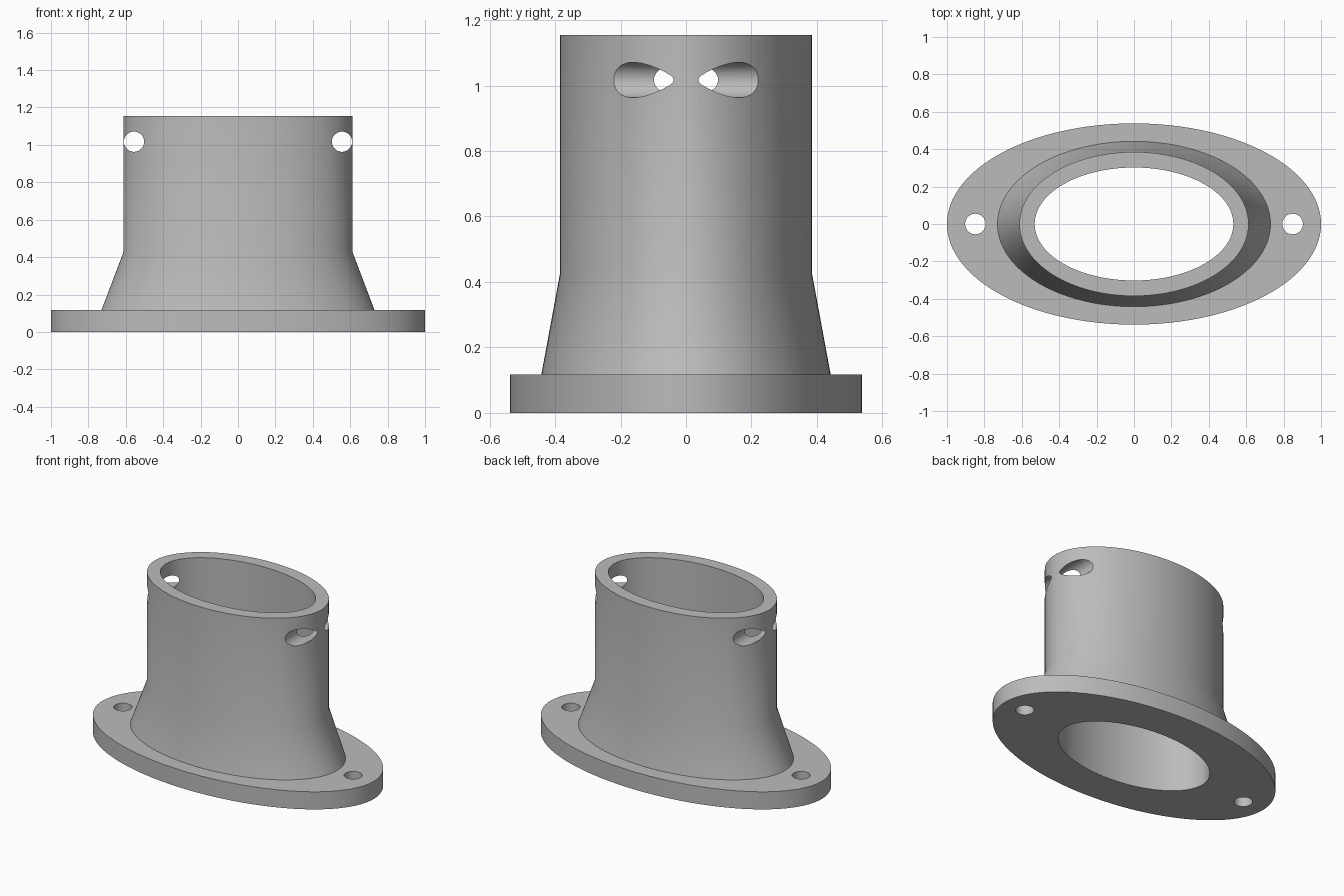
import bpy, bmesh
from math import cos, sin, pi, radians

if "Cube" in bpy.data.objects:
    bpy.data.objects.remove(bpy.data.objects["Cube"], do_unlink=True)

SEGMENTS = 128

grey = bpy.data.materials.new("plain_grey")
grey.use_nodes = True
colour = (0.5, 0.5, 0.5, 1)
grey.diffuse_color = colour
grey.node_tree.nodes["Principled BSDF"].inputs["Base Color"].default_value = colour


def elliptical_loft(name, profile):
    """Closed loop of elliptical rings, each given as (x radius, y radius, z)."""
    bm = bmesh.new()
    rings = []
    for rx, ry, z in profile:
        angles = [2 * pi * i / SEGMENTS for i in range(SEGMENTS)]
        rings.append([bm.verts.new((rx * cos(a), ry * sin(a), z)) for a in angles])
    for low, high in zip(rings, rings[1:] + rings[:1]):
        for i in range(SEGMENTS):
            j = (i + 1) % SEGMENTS
            bm.faces.new((low[i], low[j], high[j], high[i]))
    bmesh.ops.recalc_face_normals(bm, faces=bm.faces)
    mesh = bpy.data.meshes.new(name)
    bm.to_mesh(mesh)
    bm.free()
    obj = bpy.data.objects.new(name, mesh)
    bpy.context.collection.objects.link(obj)
    mesh.materials.append(grey)
    return obj


def drill(target, location, radius, rotation=(0, 0, 0)):
    """Cut a round through-hole."""
    bpy.ops.mesh.primitive_cylinder_add(vertices=48, radius=radius, depth=2,
                                        location=location, rotation=rotation)
    cutter = bpy.context.object
    cutter.hide_render = True
    cutter.data.materials.append(grey)
    mod = target.modifiers.new("hole", 'BOOLEAN')
    mod.operation = 'DIFFERENCE'
    mod.solver = 'EXACT'
    mod.object = cutter
    bpy.context.view_layer.objects.active = target
    bpy.ops.object.modifier_apply(modifier=mod.name)
    bpy.data.objects.remove(cutter, do_unlink=True)


# Flange, flared foot, straight collar and bore in one section
socket = elliptical_loft("flanged_socket", [
    (0.531, 0.302, 0),
    (1.0, 0.538, 0),
    (1.0, 0.538, 0.117),
    (0.73, 0.442, 0.117),
    (0.613, 0.385, 0.425),
    (0.613, 0.385, 1.155),
    (0.531, 0.302, 1.155),
])

# Mounting holes in the flange and cross holes near the rim
for side in (-1, 1):
    drill(socket, (side * 0.848, 0, 0), 0.055)
    drill(socket, (side * 0.556, 0, 1.017), 0.054, (radians(90), 0, 0))

bpy.ops.object.select_all(action='DESELECT')
socket.select_set(True)
bpy.context.view_layer.objects.active = socket
bpy.ops.object.shade_smooth_by_angle(angle=radians(30))
